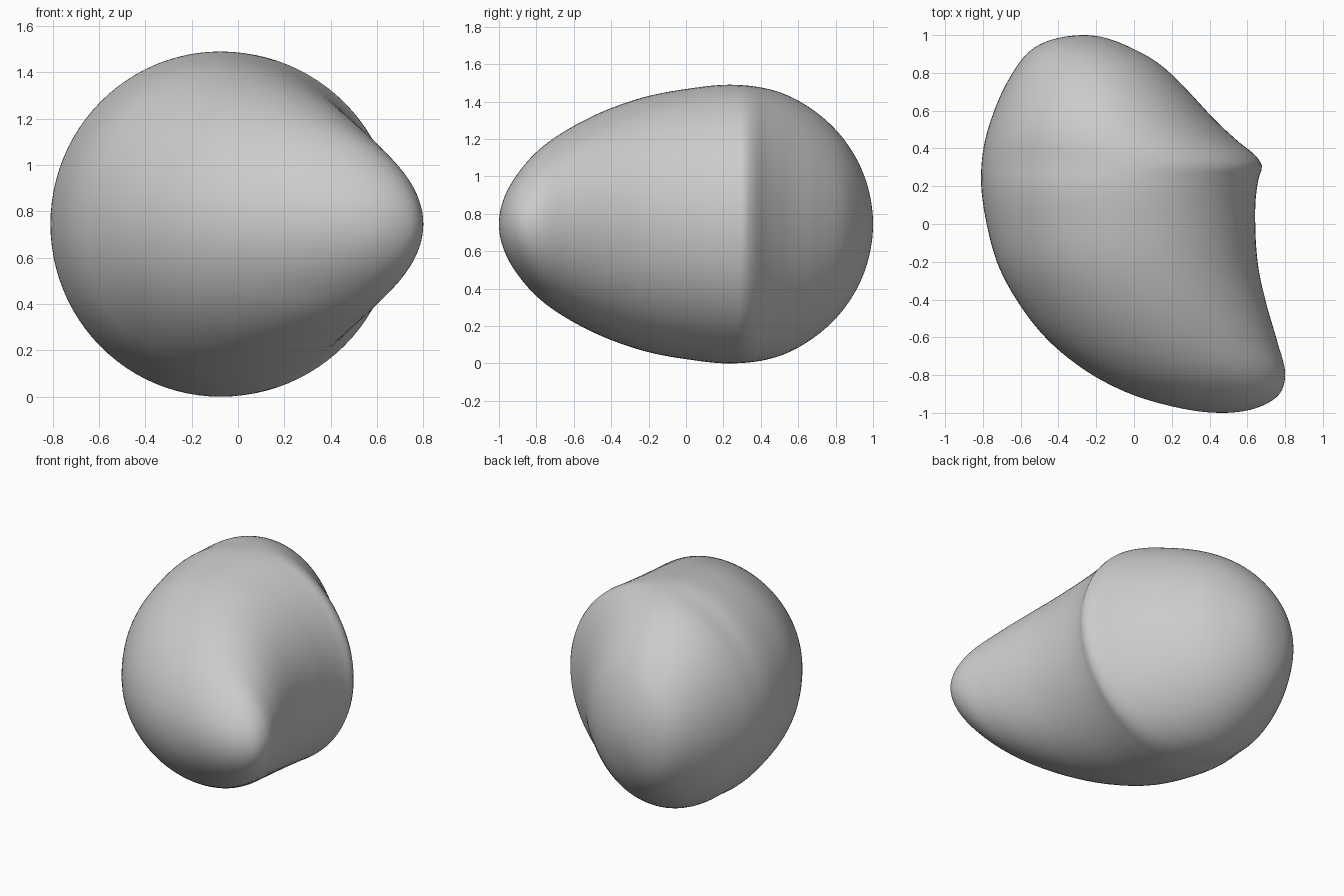
import bpy, bmesh, math

if "Cube" in bpy.data.objects:
    bpy.data.objects.remove(bpy.data.objects["Cube"])

# Outline curves as (y, value): left and right edge seen from above, half height seen from the side
LEFT = [(-1, .47), (-.974, .24), (-.895, -.03), (-.77, -.265), (-.61, -.46), (-.42, -.61), (-.24, -.71),
        (0, -.78), (.24, -.81), (.4, -.797), (.6, -.74), (.78, -.655), (.95, -.5), (1, -.265)]
RIGHT = [(-1, .47), (-.97, .66), (-.9, .77), (-.8, .80), (-.61, .755), (-.42, .70), (-.24, .66), (0, .642),
         (.15, .646), (.25, .662), (.305, .678), (.355, .65), (.434, .555), (.53, .45), (.70, .29),
         (.85, .13), (.94, -.03), (1, -.265)]
HALF_HEIGHT = [(-1, 0), (-.95, .19), (-.9, .27), (-.8, .385), (-.6, .525), (-.4, .62), (-.2, .685),
               (0, .722), (.25, .745), (.5, .705), (.7, .595), (.8, .505), (.9, .37), (1, 0)]
MID_Z = .745
RINGS, SIDES = 120, 96


def curve(points):
    """Smooth interpolation over the angle t, where y = -cos(t), so both ends close roundly."""
    ts = [math.acos(-y) for y, _ in points]
    vs = [v for _, v in points]
    n = len(ts)
    sec = [(vs[i + 1] - vs[i]) / (ts[i + 1] - ts[i]) for i in range(n - 1)]
    slope = [sec[0]]
    for i in range(1, n - 1):
        a, b = ts[i] - ts[i - 1], ts[i + 1] - ts[i]
        slope.append((sec[i - 1] * b + sec[i] * a) / (a + b))
    slope.append(sec[-1])

    def at(t):
        i = max(j for j in range(n - 1) if ts[j] <= t)
        d = ts[i + 1] - ts[i]
        u = (t - ts[i]) / d
        return ((2 * u**3 - 3 * u**2 + 1) * vs[i] + (u**3 - 2 * u**2 + u) * d * slope[i]
                + (3 * u**2 - 2 * u**3) * vs[i + 1] + (u**3 - u**2) * d * slope[i + 1])
    return at


left, right, half = curve(LEFT), curve(RIGHT), curve(HALF_HEIGHT)

# Body: elliptical rings lofted from the front tip to the back
bm = bmesh.new()
rings = []
for k in range(1, RINGS):
    t = math.pi * k / RINGS
    c, w, h = (left(t) + right(t)) / 2, (right(t) - left(t)) / 2, half(t)
    rings.append([bm.verts.new((c + w * math.cos(a), -math.cos(t), MID_Z + h * math.sin(a)))
                  for a in (2 * math.pi * s / SIDES for s in range(SIDES))])
front = bm.verts.new((LEFT[0][1], -1, MID_Z))
back = bm.verts.new((LEFT[-1][1], 1, MID_Z))
for s in range(SIDES):
    n = (s + 1) % SIDES
    bm.faces.new((front, rings[0][s], rings[0][n]))
    bm.faces.new((back, rings[-1][n], rings[-1][s]))
    for a, b in zip(rings, rings[1:]):
        bm.faces.new((a[s], b[s], b[n], a[n]))
bmesh.ops.recalc_face_normals(bm, faces=bm.faces)
for f in bm.faces:
    f.smooth = True
mesh = bpy.data.meshes.new("pebble_body")
bm.to_mesh(mesh)
bm.free()
body = bpy.data.objects.new("pebble_body", mesh)
bpy.context.collection.objects.link(body)

# Single grey colour
grey = bpy.data.materials.new("light_grey")
grey.diffuse_color = (.6, .6, .6, 1)
grey.use_nodes = True
grey.node_tree.nodes["Principled BSDF"].inputs["Base Color"].default_value = grey.diffuse_color
mesh.materials.append(grey)
